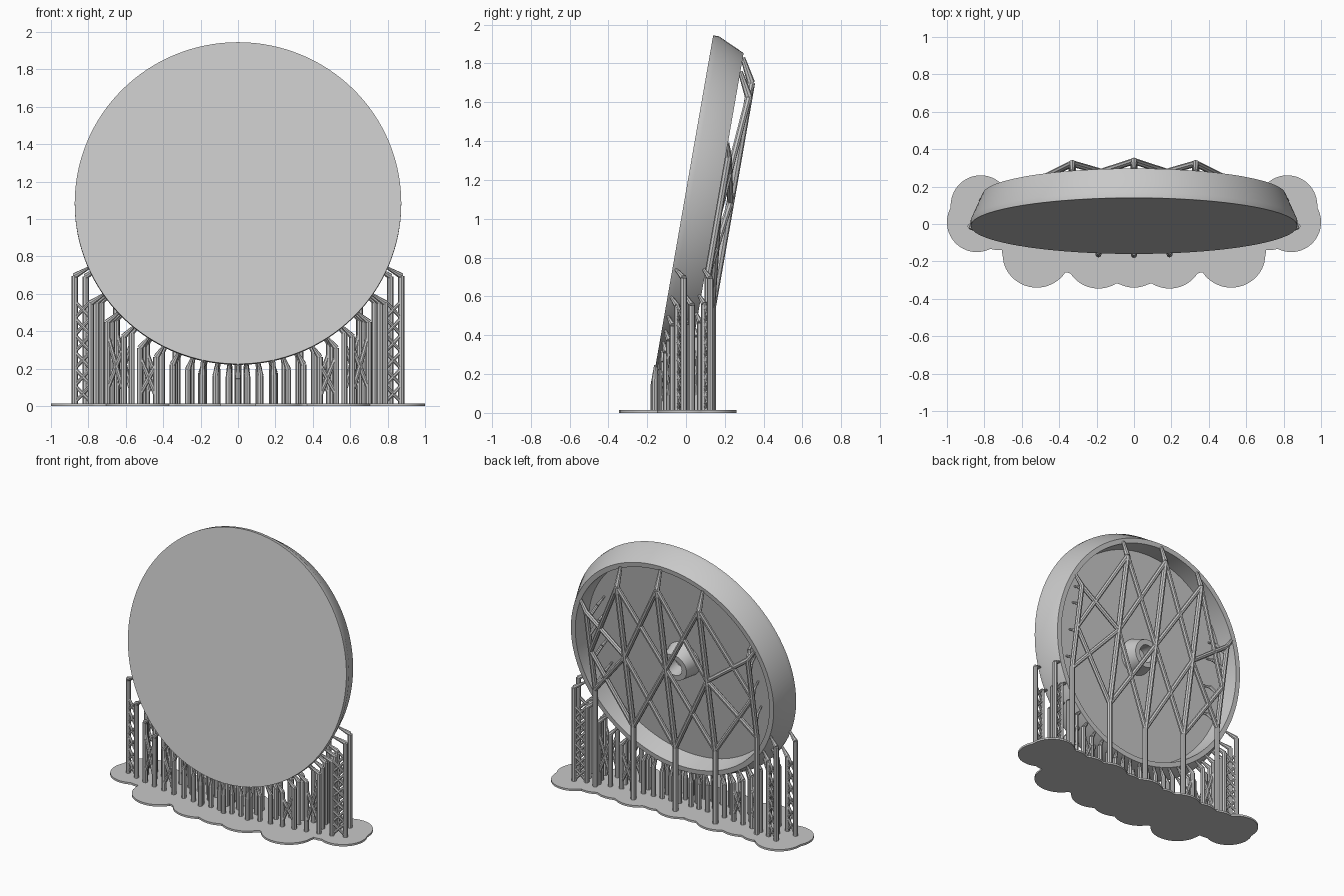
import bpy, bmesh, math
from mathutils import Vector

cube = bpy.data.objects.get("Cube")
if cube:
    bpy.data.objects.remove(cube, do_unlink=True)

GREY = (0.58, 0.58, 0.58, 1)
grey = bpy.data.materials.new("plain grey")
grey.use_nodes = True
grey.diffuse_color = GREY
grey.node_tree.nodes["Principled BSDF"].inputs["Base Color"].default_value = GREY

# Tilted frame of the disc: x across, u up the face, d behind the face
TILT = math.radians(9.9)
UP = Vector((0, math.sin(TILT), math.cos(TILT)))
BACK = Vector((0, math.cos(TILT), -math.sin(TILT)))
CENTRE = Vector((0, -0.01, 1.085))
R, DEPTH, TRUSS = 0.873, 0.17, 0.235


def place(x, u, d):
    return CENTRE + Vector((x, 0, 0)) + UP * u + BACK * d


def finish(name, bm):
    bmesh.ops.recalc_face_normals(bm, faces=bm.faces)
    mesh = bpy.data.meshes.new(name)
    bm.to_mesh(mesh)
    bm.free()
    mesh.materials.append(grey)
    ob = bpy.data.objects.new(name, mesh)
    bpy.context.collection.objects.link(ob)
    bpy.ops.object.select_all(action='DESELECT')
    ob.select_set(True)
    bpy.context.view_layer.objects.active = ob
    bpy.ops.object.shade_smooth_by_angle(angle=math.radians(35))


def turned(name, profile, sides):
    """Revolve a (radius, depth) profile about the disc axis."""
    bm = bmesh.new()
    rings = []
    for r, d in profile:
        if r == 0:
            rings.append([bm.verts.new(place(0, 0, d))] * sides)
            continue
        angles = [math.tau * i / sides for i in range(sides)]
        rings.append([bm.verts.new(place(r * math.sin(a), r * math.cos(a), d)) for a in angles])
    for a, b in zip(rings, rings[1:]):
        for i in range(sides):
            j = (i + 1) % sides
            bm.faces.new(list(dict.fromkeys([a[i], a[j], b[j], b[i]])))
    finish(name, bm)


def bar(bm, a, b, r1, r2=None):
    a, b = Vector(a), Vector(b)
    axis = b - a
    matrix = axis.to_track_quat('Z', 'Y').to_matrix().to_4x4()
    matrix.translation = (a + b) / 2
    bmesh.ops.create_cone(bm, cap_ends=True, segments=8, radius1=r1,
                          radius2=r1 if r2 is None else r2, depth=axis.length, matrix=matrix)


def path(bm, points, r, tip):
    for i, (a, b) in enumerate(zip(points, points[1:])):
        bar(bm, a, b, r, tip if i == len(points) - 2 else r)


def cross(bm, a0, a1, b0, b1, r):
    bar(bm, a0, b1, r)
    bar(bm, b0, a1, r)


# Hollow disc with a tapered rim, and its hub
FLOOR = 0.035
turned("disc", [(0, 0), (R, 0), (R, 0.03), (0.81, DEPTH), (0.775, DEPTH), (0.76, FLOOR), (0, FLOOR)], 128)
turned("hub", [(0.13, FLOOR), (0.1, 0.15), (0.062, 0.15), (0.062, 0.05), (0, 0.05)], 40)

# Leaning posts behind the disc: three hooked onto the top of the rim
posts = bmesh.new()
spans = []
for x in (-0.33, 0, 0.33):
    reach = math.sqrt(0.785 ** 2 - x ** 2)
    low, high = place(x, 0.2 - reach, TRUSS), place(x, reach - 0.12, TRUSS)
    path(posts, [(x, low.y, 0), low, high, place(x, reach, DEPTH)], 0.02, 0.012)
    spans.append((low, high))

# Outer posts lie closer to the rim and hook sideways
for side in (-1, 1):
    x = side * 0.65
    low, high = place(x, -0.34, 0.185), place(x, 0.27, 0.185)
    path(posts, [(x, low.y, 0), low, high, place(side * 0.7, 0.34, 0.165)], 0.018, 0.012)
    spans.insert(0 if side < 0 else len(spans), (low, high))
finish("leaning_posts", posts)

# Crossed braces between the leaning posts
braces = bmesh.new()
for (la, ha), (lb, hb) in zip(spans, spans[1:]):
    for s in (0, 0.5):
        t = s + 0.5
        cross(braces, la.lerp(ha, s), la.lerp(ha, t), lb.lerp(hb, s), lb.lerp(hb, t), 0.017)
finish("truss_braces", braces)

# Short hooked stubs inside the hollow
stubs = bmesh.new()
for side in (-1, 1):
    for u in (-0.2, 0, 0.2, 0.32):
        path(stubs, [place(side * 0.64, u - 0.1, 0.18), place(side * 0.61, u - 0.03, 0.11),
                     place(side * 0.6, u, FLOOR)], 0.012, 0.006)
finish("inner_stubs", stubs)

# Upright props under the rim, in three rows from front to back
CONTACTS = (0.045, 0.11, 0.18, 0.245, 0.32, 0.40, 0.48, 0.56, 0.64, 0.72, 0.80)
props = bmesh.new()
lattice = bmesh.new()
for row, (depth, radius) in enumerate(((0.02, R), (0.095, 0.842), (0.16, 0.813))):
    for side in (-1, 1):
        feet = []
        for i, x in enumerate(CONTACTS):
            x *= radius / R
            tip = place(side * x, -math.sqrt(radius ** 2 - x ** 2), depth)
            foot = Vector((tip.x + side * 0.08 * x / R, tip.y + 0.045 * (x / R) ** 2, 0))
            head = foot + Vector((0, 0, tip.z - 0.07 + 0.03 * x / R))
            feet.append((foot, head))
            if row == 1 and i in (1, 3, 5, 7, 10):
                continue
            path(props, [foot, head, tip], 0.017, 0.008)
        if row == 1:
            continue
        # Crosses on the middle props, a ladder on the outermost pair
        for i in (5, 7):
            (fa, ha), (fb, hb) = feet[i], feet[i + 1]
            cross(lattice, fa.lerp(ha, 0.2), fa.lerp(ha, 0.85), fb.lerp(hb, 0.2), fb.lerp(hb, 0.85), 0.013)
        fa, fb = feet[9][0], feet[10][0]
        for k in range(6):
            up, nxt = Vector((0, 0, k * 0.09 + 0.02)), Vector((0, 0, k * 0.09 + 0.11))
            cross(lattice, fa + up, fa + nxt, fb + up, fb + nxt, 0.01)

# Front centre props just ahead of the rim
for x in (-0.19, 0, 0.19):
    tip = place(x, -math.sqrt(R ** 2 - x ** 2), 0)
    path(props, [(x, tip.y - 0.005, 0), (x, tip.y - 0.005, tip.z - 0.08), tip], 0.017, 0.008)
finish("upright_props", props)
finish("prop_braces", lattice)

# Scalloped ground pad: joined outline of overlapping round feet
PADS = [(0.82, 0.10, 0.16), (0.84, 0.01, 0.16), (0.72, 0.02, 0.16), (0.52, -0.155, 0.185),
        (0.19, -0.165, 0.18), (0, -0.165, 0.175), (0.66, 0.06, 0.15), (0.5, 0.05, 0.16),
        (0.33, 0.06, 0.17), (0.16, 0.04, 0.15), (0, 0.05, 0.17), (0.36, -0.1, 0.16)]
PADS += [(-x, y, r) for x, y, r in PADS if x]
pad = bmesh.new()
front, rear = [], []
STEPS = 200
for i in range(STEPS + 1):
    x = -math.cos(math.pi * i / STEPS) * 0.9999
    hits = [(y, math.sqrt(r * r - (x - cx) ** 2)) for cx, y, r in PADS if abs(x - cx) < r]
    front.append(pad.verts.new((x, min(y - h for y, h in hits), 0)))
    rear.append(pad.verts.new((x, max(y + h for y, h in hits), 0)))
strip = [pad.faces.new((front[i], front[i + 1], rear[i + 1], rear[i])) for i in range(STEPS)]
lifted = bmesh.ops.extrude_face_region(pad, geom=strip, use_keep_orig=True)["geom"]
bmesh.ops.translate(pad, vec=(0, 0, 0.014), verts=[v for v in lifted if isinstance(v, bmesh.types.BMVert)])
finish("ground_pad", pad)
